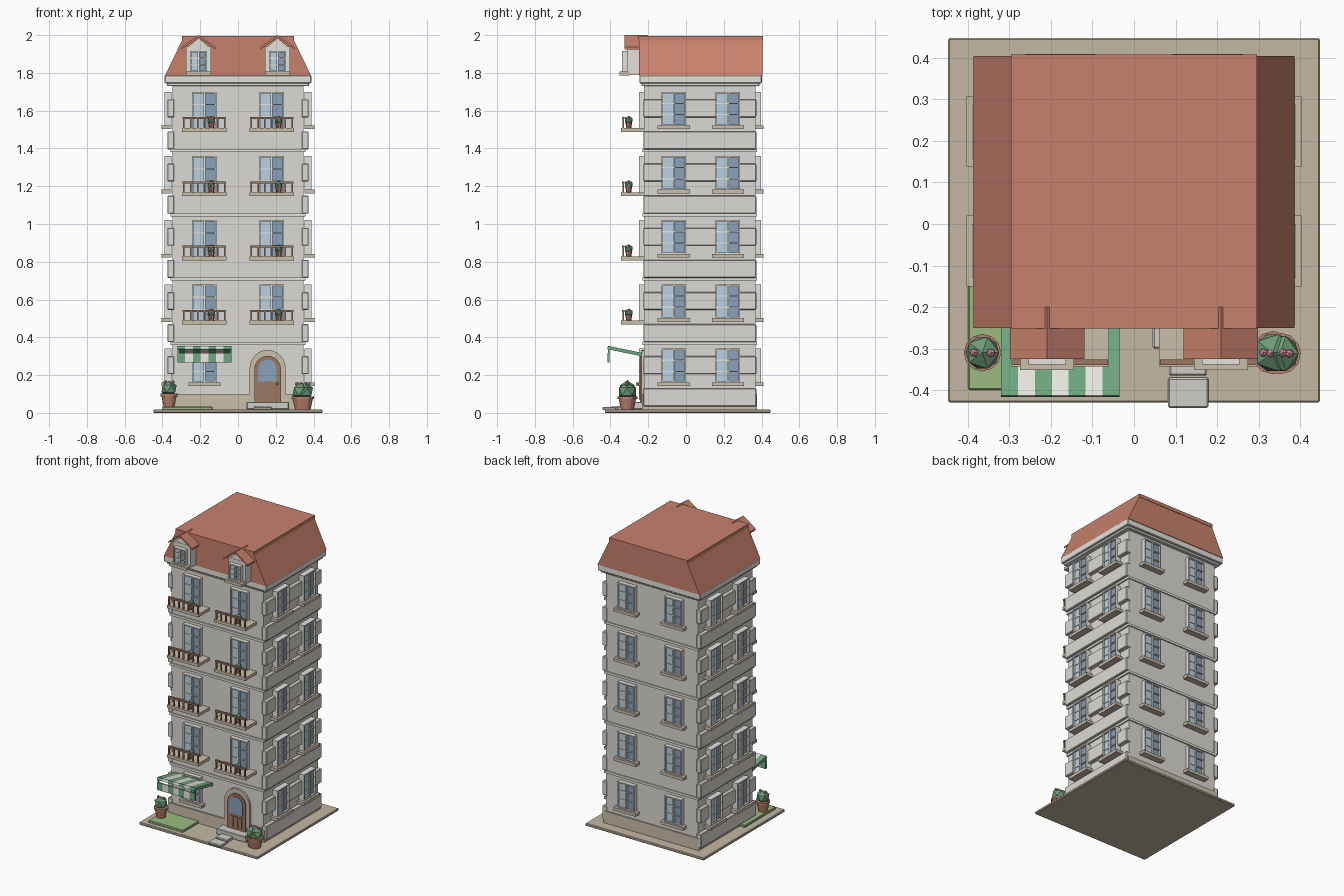
import bpy, bmesh, math
from mathutils import Matrix, Vector

if "Cube" in bpy.data.objects:
    bpy.data.objects.remove(bpy.data.objects["Cube"])

COL = dict(stone=(.72, .70, .66), trim=(.78, .76, .72), tan=(.60, .52, .41), roof=(.58, .22, .15),
           glass=(.25, .36, .50), pane=(.50, .64, .75), wood=(.34, .19, .13), green=(.16, .40, .22),
           cream=(.85, .83, .78), grass=(.33, .50, .22), pot=(.50, .22, .15), leaf=(.15, .33, .19),
           pink=(.78, .28, .40), brass=(.80, .62, .25), path=(.62, .61, .58), ground=(.55, .48, .37))
MATS, PARTS = {}, {}
for k, c in COL.items():
    MATS[k] = bpy.data.materials.new(k)
    MATS[k].diffuse_color = (*c, 1)


def part(name, col):
    if name not in PARTS:
        PARTS[name] = (bmesh.new(), col)
    return PARTS[name][0]


def box(name, col, x, y, z, M=Matrix()):
    """Axis box from (lo, hi) ranges, placed with M."""
    c = Vector([(a[0] + a[1]) / 2 for a in (x, y, z)])
    s = [a[1] - a[0] for a in (x, y, z)]
    bmesh.ops.create_cube(part(name, col), size=1,
                          matrix=M @ Matrix.Translation(c) @ Matrix.Diagonal((*s, 1)))


def prism(name, col, pts, y0, y1, M=Matrix()):
    """Extrude an (x, z) profile from y0 to y1."""
    bm = part(name, col)
    a = [bm.verts.new(M @ Vector((x, y0, z))) for x, z in pts]
    b = [bm.verts.new(M @ Vector((x, y1, z))) for x, z in pts]
    bm.faces.new(a)
    bm.faces.new(b[::-1])
    n = len(pts)
    for i in range(n):
        bm.faces.new((a[i], b[i], b[(i + 1) % n], a[(i + 1) % n]))


def ball(name, col, p, r, sub=1, squash=1):
    bmesh.ops.create_icosphere(part(name, col), subdivisions=sub, radius=r,
                               matrix=Matrix.Translation(p) @ Matrix.Diagonal((1, 1, squash, 1)))


def cone(name, col, p, r0, r1, h, n=10):
    bmesh.ops.create_cone(part(name, col), cap_ends=True, segments=n, radius1=r0, radius2=r1, depth=h,
                          matrix=Matrix.Translation((p[0], p[1], p[2] + h / 2)))


def place(x, y, z, deg=0):
    return Matrix.Translation((x, y, z)) @ Matrix.Rotation(math.radians(deg), 4, 'Z')


def window(M, w, h, sill=True):
    """Window facing local -y, wall plane at y = 0, foot at z = 0."""
    a, f = w / 2, .008
    for s in (-1, 1):
        box('window_frames', 'trim', sorted((s * a, s * (a - f))), (-.028, .01), (0, h), M)
    for z in (0, h - f):
        box('window_frames', 'trim', (-a, a), (-.028, .01), (z, z + f), M)
    box('window_frames', 'trim', (-.005, .005), (-.026, .01), (0, h), M)
    for z in (h * .33, h * .66):
        box('window_bars', 'trim', (-a, a), (-.022, 0), (z - .003, z + .003), M)
    box('left_panes', 'pane', (-a + f, 0), (-.018, 0), (f, h - f), M)
    box('right_panes', 'glass', (0, a - f), (-.014, 0), (f, h - f), M)
    if sill:
        box('window_sills', 'tan', (-a - .02, a + .02), (-.042, .01), (-.018, .002), M)


# ground, lawn, path
box('ground_slab', 'ground', (-.448, .448), (-.43, .448), (0, .018))
box('lawn', 'grass', (-.40, -.135), (-.40, -.065), (.015, .033))
box('door_step', 'path', (.045, .27), (-.30, -.2), (.018, .058))
box('path_stones', 'path', (.085, .175), (-.365, -.30), (.015, .036))
box('path_stones', 'path', (.082, .18), (-.443, -.37), (.015, .030))

# main walls, plinth, cornice
X, YF, YB = .348, -.222, .368
box('walls', 'stone', (-X, X), (YF, YB), (.018, 1.76))
box('plinth', 'tan', (-X - .012, X + .012), (YF - .01, YB + .008), (.018, .10))
for z in (.36, .70, 1.04, 1.38):
    box('string_courses', 'trim', (-X - .01, X + .01), (YF - .008, YB + .008), (z, z + .016))
box('cornice', 'trim', (-.375, .375), (-.235, .388), (1.73, 1.75))
box('cornice', 'trim', (-.388, .388), (-.247, .402), (1.745, 1.788))

# projecting stone bands on both side walls
for s in (-1, 1):
    for k in range(5):
        for z0, z1 in ((.035, .13), (.205, .30)):
            box('side_bands', 'stone', sorted((s * (X - .01), s * .374)), (YF - .004, YB + .004),
                (z0 + .34 * k, z1 + .34 * k))

# windows on all walls
for k in range(5):
    z = .16 + .34 * k
    for x in (-.178, .178):
        if k or x < 0:
            window(place(x, YF, z - (.02 if x and k else 0)), .13, .20 if k else .18, k == 0)
        window(place(x, YB, z, 180), .13, .18)
    for y in (-.065, .222):
        window(place(X + .014, y, z, 90), .13, .18)
        window(place(-X - .014, y, z, -90), .13, .18)

# balconies with rails and small planters
for k in range(4):
    z = .49 + .34 * k
    for x in (-.178, .178):
        box('balcony_slabs', 'tan', (x - .118, x + .118), (-.343, -.21), (z - .022, z - .002))
        box('balcony_rails', 'wood', (x - .115, x + .115), (-.340, -.326), (z + .045, z + .056))
        for i in range(7):
            bx = x - .108 + .036 * i
            box('balcony_rails', 'wood', (bx - .004, bx + .004), (-.337, -.329), (z - .002, z + .048))
        px = x + .037
        cone('balcony_pots', 'pot', (px, -.303, z - .002), .013, .018, .03, 8)
        ball('balcony_plants', 'leaf', (px, -.303, z + .04), .023)
        ball('balcony_blooms', 'pink', (px + .01, -.318, z + .05), .006)

# roof: sloped left and right, upright front and back
prism('roof', 'roof', [(-.387, 1.785), (.387, 1.785), (.29, 1.985), (-.29, 1.985)], -.25, .405)
box('roof_top', 'roof', (-.296, .296), (-.252, .408), (1.972, 1.996))

# dormers
for x in (-.209, .209):
    box('dormer_walls', 'trim', (x - .065, x + .065), (-.31, -.2), (1.79, 1.94))
    window(place(x, -.31, 1.805), .09, .11)
    prism('dormer_roofs', 'roof', [(x - .09, 1.925), (x, 1.988), (x + .09, 1.925), (x + .09, 1.937),
                                   (x, 2.0), (x - .09, 1.937)], -.325, -.2)
    prism('dormer_gables', 'trim', [(x - .065, 1.93), (x + .065, 1.93), (x, 1.985)], -.308, -.2)


# arched door
def arch(cx, r, z0, zc, n=12):
    return [(cx + r, z0)] + [(cx + r * math.cos(math.pi * i / n), zc + r * math.sin(math.pi * i / n))
                             for i in range(n + 1)] + [(cx - r, z0)]


prism('door_surround', 'tan', arch(.157, .095, .05, .238)[1:-1] + [(.062, .05), (.252, .05)], -.236, -.2)
prism('door', 'wood', arch(.157, .07, .055, .232)[1:-1] + [(.087, .055), (.227, .055)], -.244, -.2)
prism('door_glass', 'glass', arch(.157, .05, .165, .232)[1:-1] + [(.107, .165), (.207, .165)], -.248, -.2)
for x in (.125, .157, .189):
    box('door_panels', 'wood', (x - .012, x + .012), (-.248, -.24), (.07, .148))
ball('door_knob', 'brass', (.208, -.252, .155), .008)

# striped awning with hanging valance
for i in range(7):
    x0 = -.32 + .0407 * i
    n, c = ('awning_cream', 'cream') if i % 2 else ('awning_green', 'green')
    L = math.hypot(.195, .04)
    M = Matrix.Translation((0, -.22, .305)) @ Matrix.Rotation(-math.atan2(.04, .195), 4, 'X')
    box(n, c, (x0, x0 + .0407), (-L, 0), (-.008, .010), M)
    box(n, c, (x0, x0 + .0407), (-.416, -.404), (.268, .318))
for x in (-.315, -.04):
    box('awning_arms', 'green', (x - .004, x + .004), (-.412, -.404), (.30, .345))

# potted bushes by the entrance
for x, y, r, z in ((-.365, -.31, .045, .033), (.335, -.31, .052, .018), (.352, -.312, .05, .018)):
    cone('bush_pots', 'pot', (x, y, z), r * .65, r * .92, .065, 12)
    cone('bush_pots', 'pot', (x, y, z + .055), r, r, .014, 12)
    ball('bushes', 'leaf', (x, y, z + .095), r, 2 if r > .06 else 1, .95)
    for dx in (-.45, .45):
        ball('bush_flowers', 'pink', (x + dx * r, y, z + .095 + r * .78), .011)

# turn every collected part into an object
for name, (bm, col) in PARTS.items():
    bmesh.ops.recalc_face_normals(bm, faces=bm.faces)
    me = bpy.data.meshes.new(name)
    bm.to_mesh(me)
    bm.free()
    me.materials.append(MATS[col])
    bpy.context.collection.objects.link(bpy.data.objects.new(name, me))
for name in ('ground_slab', 'lawn', 'path_stones', 'door_step', 'side_bands', 'cornice'):
    m = bpy.data.objects[name].modifiers.new('edge', 'BEVEL')
    m.width, m.segments = .004, 1

for m in bpy.data.materials:
    if m.users and not m.is_grease_pencil:
        m.use_nodes = True
        m.node_tree.nodes["Principled BSDF"].inputs["Base Color"].default_value = m.diffuse_color
